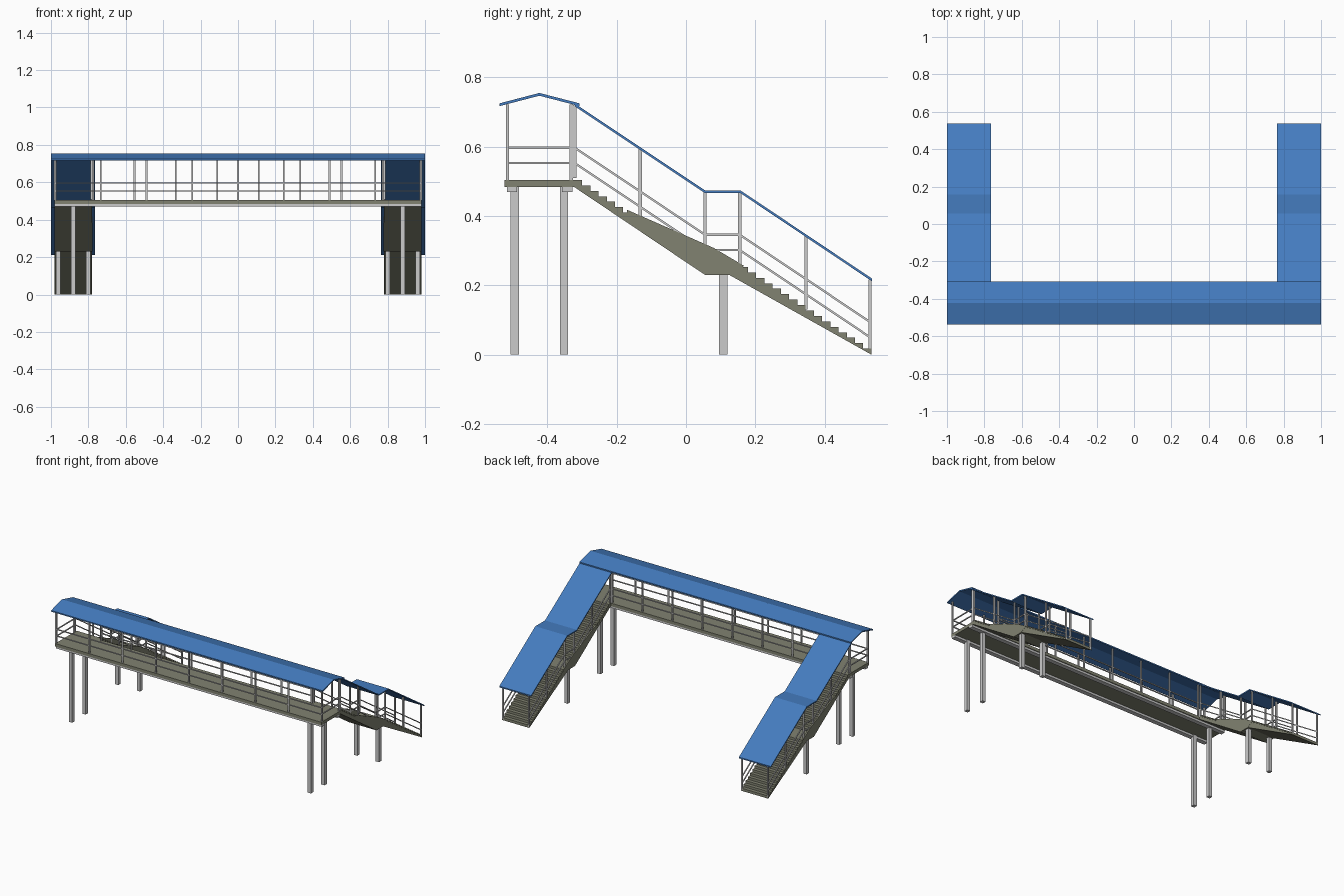
import bpy, bmesh, math
from mathutils import Vector

cube = bpy.data.objects.get("Cube")
if cube:
    bpy.data.objects.remove(cube, do_unlink=True)


def material(name, rgb):
    m = bpy.data.materials.new(name)
    m.use_nodes = True
    m.diffuse_color = (*rgb, 1)
    m.node_tree.nodes["Principled BSDF"].inputs["Base Color"].default_value = (*rgb, 1)
    return m


BLUE = material("roof_blue", (0.058, 0.2, 0.52))
OLIVE = material("deck_olive", (0.22, 0.225, 0.165))
GREY = material("steel_grey", (0.6, 0.6, 0.6))


def finish(name, bm, mat):
    bmesh.ops.recalc_face_normals(bm, faces=bm.faces)
    mesh = bpy.data.meshes.new(name)
    bm.to_mesh(mesh)
    bm.free()
    mesh.materials.append(mat)
    obj = bpy.data.objects.new(name, mesh)
    bpy.context.collection.objects.link(obj)
    return obj


def add_box(bm, lo, hi):
    lo, hi = Vector(lo), Vector(hi)
    verts = bmesh.ops.create_cube(bm, size=1)["verts"]
    for v in verts:
        v.co = (lo + hi) / 2 + v.co * (hi - lo)


def add_prism(bm, profile, x0, x1):
    """Extrude a y-z outline from x0 to x1."""
    face = bm.faces.new([bm.verts.new((x0, y, z)) for y, z in profile])
    out = bmesh.ops.extrude_face_region(bm, geom=[face])["geom"]
    moved = [g for g in out if isinstance(g, bmesh.types.BMVert)]
    bmesh.ops.translate(bm, vec=(x1 - x0, 0, 0), verts=moved)


def add_post(bm, x, y, z0, z1, w):
    add_box(bm, (x - w / 2, y - w / 2, z0), (x + w / 2, y + w / 2, z1))


def add_bar(bm, a, b, w):
    """Square bar between two points."""
    a, b = Vector(a), Vector(b)
    d = b - a
    rot = d.to_track_quat('Z', 'Y')
    for v in bmesh.ops.create_cube(bm, size=1)["verts"]:
        v.co = (a + b) / 2 + rot @ Vector((v.co.x * w, v.co.y * w, v.co.z * d.length))


def sheet(line, t):
    """Closed outline of a bent sheet lying below a line."""
    return line + [(y, z - t) for y, z in reversed(line)]


# Main dimensions
DECK, LANDING = 0.504, 0.253
FRONT, BACK = -0.523, -0.323
CENTRE, HALF = 0.88, 0.1
POST, RAIL = 0.009, 0.006
RAIL_HEIGHTS = (0.049, 0.093)
STEPS = 16
FLOOR = [(-0.321, DECK), (0.055, LANDING), (0.155, LANDING), (0.533, 0)]


def floor_at(y):
    for (ya, za), (yb, zb) in zip(FLOOR, FLOOR[1:]):
        if y <= yb:
            return za + (zb - za) * (y - ya) / (yb - ya)
    return 0


# Bridge deck and its girders
bm = bmesh.new()
add_box(bm, (-0.98, FRONT, 0.484), (0.98, BACK, DECK))
finish("bridge_deck", bm, OLIVE)
bm = bmesh.new()
for y in (-0.502, -0.343):
    add_box(bm, (-0.98, y - 0.015, 0.47), (0.98, y + 0.015, 0.484))
finish("bridge_girders", bm, GREY)

# Bridge roof
bm = bmesh.new()
add_prism(bm, sheet([(-0.538, 0.725), (-0.423, 0.755), (-0.307, 0.725)], 0.008), -1, 1)
finish("bridge_roof", bm, BLUE)

# Bridge railings with posts up to the roof
bm = bmesh.new()
for y, half, bays in ((-0.515, 0.978, 8), (-0.331, 0.775, 7)):
    for i in range(bays + 1):
        add_post(bm, -half + 2 * half * i / bays, y, DECK, 0.722, POST)
    for h in RAIL_HEIGHTS:
        add_bar(bm, (-half, y, DECK + h), (half, y, DECK + h), RAIL)
for x in (-0.975, 0.975):
    add_post(bm, x, -0.331, DECK, 0.722, POST)
    for h in RAIL_HEIGHTS:
        add_bar(bm, (x, -0.515, DECK + h), (x, -0.321, DECK + h), RAIL)
finish("bridge_railings", bm, GREY)


def steps(y0, y1, z0, z1):
    run, rise = (y1 - y0) / STEPS, (z0 - z1) / STEPS
    points = []
    for i in range(STEPS):
        z = z0 - i * rise
        points += [(y0 + i * run, z), (y0 + (i + 1) * run, z)]
    return points


# Staircases, one at each end
stair_outline = (steps(BACK, 0.055, DECK, LANDING) + [(0.055, LANDING)]
                 + steps(0.155, 0.535, LANDING, 0.002)
                 + [(0.535, 0), (0.125, 0.23), (0.055, 0.23), (BACK, 0.484)])
stringer = [(-0.17, 0.418), (0.08, 0.308), (0.168, 0.256),
            (0.125, 0.23), (0.055, 0.23), (-0.17, 0.383)]
roof_line = [(-0.32, 0.724), (0.055, 0.474), (0.157, 0.474), (0.536, 0.22)]

for side, s in (("left", 1), ("right", -1)):
    c = s * CENTRE
    bm = bmesh.new()
    add_prism(bm, stair_outline, c - HALF, c + HALF)
    finish(side + "_stairs", bm, OLIVE)

    bm = bmesh.new()
    for e in (-1, 1):
        x = c + e * HALF
        add_prism(bm, stringer, x - e * 0.008, x + e * 0.001)
    finish(side + "_landing_stringers", bm, OLIVE)

    bm = bmesh.new()
    add_prism(bm, sheet(roof_line, 0.008), c - 0.115, c + 0.12) if s > 0 else \
        add_prism(bm, sheet(roof_line, 0.008), c - 0.12, c + 0.115)
    finish(side + "_stair_roof", bm, BLUE)

    # Handrails follow the slope of the stairs
    bm = bmesh.new()
    for x in (c - 0.095, c + 0.095):
        for y in (-0.321, -0.132, 0.055, 0.155, 0.346, 0.531):
            z = floor_at(y)
            add_post(bm, x, y, z + 0.005, z + 0.216, POST)
        for (ya, za), (yb, zb) in zip(FLOOR, FLOOR[1:]):
            for h in RAIL_HEIGHTS:
                add_bar(bm, (x, ya, za + h), (x, yb, zb + h), RAIL)
    finish(side + "_stair_railings", bm, GREY)

    # Supporting legs
    bm = bmesh.new()
    for y in (-0.494, -0.352):
        add_post(bm, c, y, 0, 0.484, 0.024)
    for dx in (-0.08, 0.08):
        add_post(bm, c + dx, 0.107, 0, 0.232, 0.024)
    finish(side + "_legs", bm, GREY)
